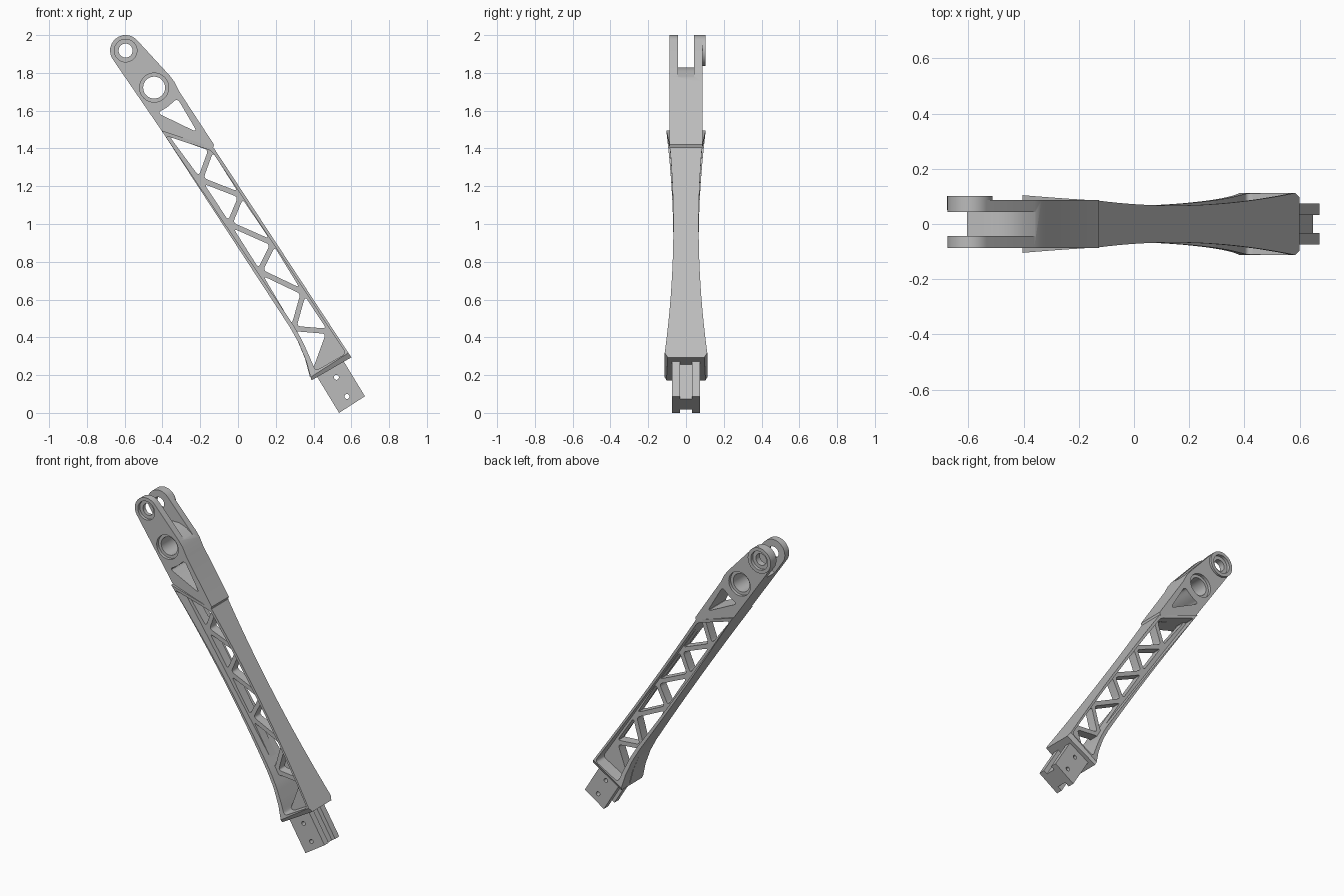
import bpy, bmesh, math
from mathutils import Vector

if "Cube" in bpy.data.objects:
    bpy.data.objects.remove(bpy.data.objects["Cube"])

metal = bpy.data.materials.new("grey_metal")
metal.use_nodes = True
GREY = (0.5, 0.5, 0.5, 1)
metal.diffuse_color = GREY
metal.node_tree.nodes["Principled BSDF"].inputs["Base Color"].default_value = GREY

# Arm direction (down its length) and direction across it
ALONG = Vector((0.543, 0, -0.84))
ACROSS = Vector((0.84, 0, 0.543))


def prism(name, points, vec):
    """Solid swept from a planar polygon along a vector."""
    bm = bmesh.new()
    face = bm.faces.new([bm.verts.new(p) for p in points])
    res = bmesh.ops.extrude_face_region(bm, geom=[face])
    moved = [v for v in res["geom"] if isinstance(v, bmesh.types.BMVert)]
    bmesh.ops.translate(bm, verts=moved, vec=vec)
    if face.is_valid and len(face.edges[0].link_faces) < 2:
        bm.faces.new(face.verts)
    bmesh.ops.recalc_face_normals(bm, faces=bm.faces)
    mesh = bpy.data.meshes.new(name)
    bm.to_mesh(mesh)
    bm.free()
    mesh.materials.append(metal)
    ob = bpy.data.objects.new(name, mesh)
    bpy.context.scene.collection.objects.link(ob)
    return ob


def plate(name, pts, y0, y1):
    return prism(name, [(x, y0, z) for x, z in pts], Vector((0, y1 - y0, 0)))


def circle(c, r, n=48, start=0, end=360):
    m = n if end - start == 360 else n - 1
    angles = [math.radians(start + (end - start) * i / m) for i in range(n)]
    return [(c[0] + r * math.cos(a), c[1] + r * math.sin(a)) for a in angles]


def boolean(ob, cutters, op="DIFFERENCE"):
    """Apply booleans one by one and drop the cutters."""
    for c in cutters:
        mod = ob.modifiers.new("cut", "BOOLEAN")
        mod.operation, mod.solver, mod.object = op, "EXACT", c
        dg = bpy.context.evaluated_depsgraph_get()
        mesh = bpy.data.meshes.new_from_object(ob.evaluated_get(dg))
        ob.modifiers.clear()
        ob.data = mesh
        bpy.data.objects.remove(c)


def inset(pts, dists):
    """Offset each edge of a convex polygon towards its centre."""
    pts = [Vector(p) for p in pts]
    mid = sum(pts, Vector((0, 0))) / len(pts)
    lines = []
    for i, p in enumerate(pts):
        d = (pts[(i + 1) % len(pts)] - p).normalized()
        n = Vector((-d.y, d.x))
        if n.dot(mid - p) < 0:
            n = -n
        lines.append((p + n * dists[i], d))
    out = []
    for i in range(len(lines)):
        (p, d), (q, e) = lines[i - 1], lines[i]
        k = (q - p).cross(e) / d.cross(e)
        out.append(p + d * k)
    return out


def rounded(pts, r):
    pts = [Vector(p) for p in pts]
    out = []
    for i, p in enumerate(pts):
        a, b = pts[i - 1] - p, pts[(i + 1) % len(pts)] - p
        a = p + a.normalized() * min(r, a.length * 0.4)
        b = p + b.normalized() * min(r, b.length * 0.4)
        for k in range(6):
            t = k / 5
            out.append(a * (1 - t) ** 2 + p * 2 * t * (1 - t) + b * t * t)
    return out


# Waisted frame with an open pocket
outline = [(-0.405, 1.495), (-0.13, 1.405), (0.60, 0.294), (0.389, 0.172),
           (0.362, 0.272), (0.32, 0.373), (0.272, 0.458)]
frame = plate("arm_frame", outline, -0.15, 0.15)
half = [(-1.6 + 1.65 * i / 32) for i in range(33)]
side = [(t, 0.067 + 0.037 * ((t + 0.75) / 0.72) ** 2) for t in half] + [(0.1, 0.085)]
ring = side + [(t, -w) for t, w in reversed(side)]
waist = prism("waist", [ALONG * t + Vector((0, w, 0)) for t, w in ring], ACROSS * 1.6)
boolean(frame, [waist], "INTERSECT")
pocket = [(-0.385, 1.468), (-0.14, 1.388), (0.572, 0.315), (0.41, 0.222),
          (0.382, 0.29), (0.34, 0.383), (0.292, 0.467)]
boolean(frame, [plate("pocket", rounded(pocket, 0.025), -0.2, 0.2)])

# Zigzag truss web in the pocket
nodes = [(-0.385, 1.485), (-0.14, 1.4), (-0.2, 1.235), (0.018, 1.15), (-0.045, 1.0),
         (0.188, 0.897), (0.114, 0.749), (0.347, 0.638), (0.293, 0.447),
         (0.484, 0.431), (0.4, 0.2)]
web = plate("truss_web", inset_pts := [Vector(p) * 0.97 + Vector((0.1, 0.83)) * 0.03
                                       for p in outline], -0.03, 0.03)
holes = []
for i in range(len(nodes) - 2):
    tri = inset(nodes[i:i + 3], [0.014, 0.014, 0.005])
    holes.append(plate("hole", rounded(tri, 0.022), -0.2, 0.2))
boolean(web, holes)

# Forked head with two bores
PIVOT, BORE = (-0.595, 1.918), (-0.444, 1.722)
head_pts = circle(PIVOT, 0.082, 24, 42, 213) + [
    (-0.405, 1.495), (-0.398, 1.483), (-0.134, 1.397), (-0.127, 1.42),
    (-0.31, 1.70), (-0.335, 1.75), (-0.362, 1.786)]
head = plate("forked_head", head_pts, -0.0875, 0.0875)
boolean(head, [plate("boss", circle(PIVOT, 0.082), 0.05, 0.102)], "UNION")
slot = [(-0.8, 1.75), (-0.6, 1.79), (-0.55, 1.815), (-0.5, 1.828), (-0.45, 1.828),
        (-0.4, 1.81), (-0.36, 1.78), (-0.25, 1.72), (-0.25, 2.1), (-0.8, 2.1)]
window = [(-0.428, 1.588), (-0.37, 1.62), (-0.322, 1.668), (-0.215, 1.485)]
boolean(head, [
    plate("slot", slot, -0.043, 0.043),
    plate("window", rounded(window, 0.03), -0.2, 0.2),
    plate("bore", circle(PIVOT, 0.037), -0.2, 0.2),
    plate("bore", circle(PIVOT, 0.06), -0.2, -0.068),
    plate("bore", circle(PIVOT, 0.06), 0.082, 0.2),
    plate("bore", circle(BORE, 0.058), -0.2, 0.2),
    plate("bore", circle(BORE, 0.077), -0.2, -0.068),
    plate("bore", circle(BORE, 0.077), 0.068, 0.2)])

# Grooved tenon with two pin holes
base, edge = Vector((0.535, 0, 0)), Vector((0.137, 0, 0.088))
section = [(0, -0.075), (1, -0.075), (1, -0.033), (0.83, -0.033), (0.83, 0.033),
           (1, 0.033), (1, 0.075), (0, 0.075), (0, 0.033), (0.2, 0.033),
           (0.2, -0.033), (0, -0.033)]
tenon = prism("tenon", [base + edge * s + Vector((0, y, 0)) for s, y in section],
              Vector((-0.52, 0, 0.855)) * 0.238)
boolean(tenon, [plate("pin", circle(c, 0.013, 24), -0.2, 0.2)
                for c in ((0.521, 0.188), (0.577, 0.087))])

# Smooth curved walls, keep hard edges
bpy.ops.object.select_all(action="DESELECT")
for ob in (frame, web, head, tenon):
    ob.select_set(True)
bpy.context.view_layer.objects.active = frame
bpy.ops.object.shade_smooth_by_angle(angle=math.radians(30))
